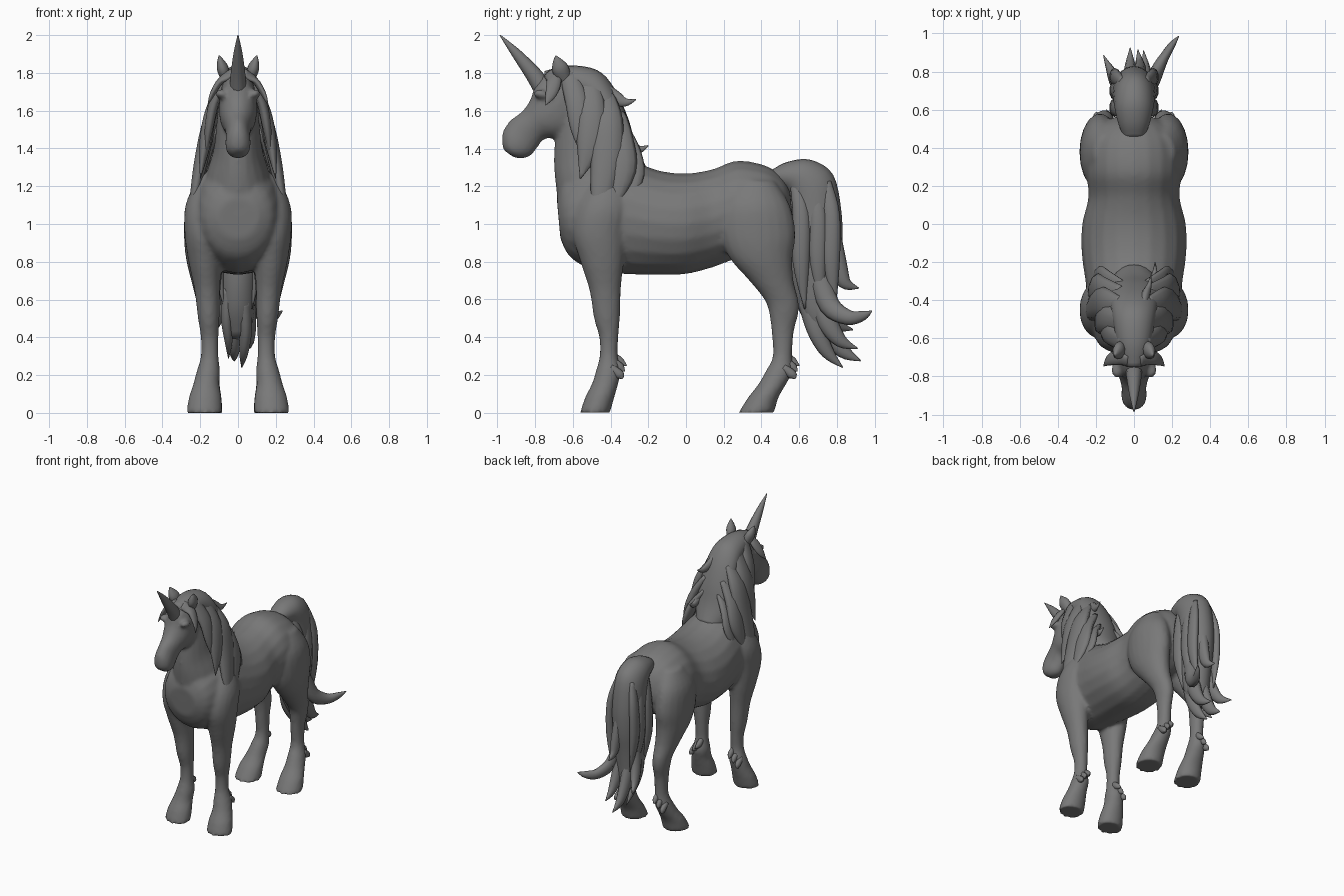
import bpy, bmesh, math
from mathutils import Vector

coat = bpy.data.materials.new("dark grey")
coat.diffuse_color = (0.19, 0.19, 0.19, 1)


def smooth_rows(rows, steps):
    """Catmull-Rom interpolation of equal-length number rows."""
    out, n = [], len(rows)
    for i in range(n - 1):
        a, b, c, d = rows[max(i - 1, 0)], rows[i], rows[i + 1], rows[min(i + 2, n - 1)]
        for k in range(steps):
            t = k / steps
            out.append([0.5 * (2 * q + (r - p) * t + (2 * p - 5 * q + 4 * r - s) * t * t
                               + (3 * q - p - 3 * r + s) * t ** 3)
                        for p, q, r, s in zip(a, b, c, d)])
    return out + [list(rows[-1])]


def skin(bm, rings):
    rings = [[bm.verts.new(v) for v in r] for r in rings]
    n = len(rings[0])
    for r, s in zip(rings, rings[1:]):
        for i in range(n):
            bm.faces.new((r[i], r[(i + 1) % n], s[(i + 1) % n], s[i]))
    bm.faces.new(rings[0][::-1])
    bm.faces.new(rings[-1])


def loft(bm, rows, side=1, n=20):
    """Rows: y,z of one edge, y,z of the opposite edge, half width, x centre."""
    rings = []
    for ya, za, yb, zb, w, x in smooth_rows([tuple(r) + (0,) * (6 - len(r)) for r in rows], 4):
        a, b = Vector((x * side, ya, za)), Vector((x * side, yb, zb))
        c, h = (a + b) / 2, (b - a) / 2
        rings.append([c + h * math.cos(t) + Vector((w * math.sin(t), 0, 0))
                      for t in (2 * math.pi * i / n for i in range(n))])
    skin(bm, rings)


def lock(bm, rows, side=1, flat=0.5, n=10, steps=4):
    """Tapered strand. Rows: x, y, z, radius."""
    pts = smooth_rows(rows, steps)
    pos = [Vector((p[0] * side, p[1], p[2])) for p in pts]
    rings = []
    for i, p in enumerate(pts):
        t = (pos[min(i + 1, len(pos) - 1)] - pos[max(i - 1, 0)]).normalized()
        u = t.cross(Vector((1, 0, 0))).normalized()
        v = u.cross(t)
        r = max(p[3], 0.003)
        rings.append([pos[i] + u * r * math.cos(k) + v * r * flat * math.sin(k)
                      for k in (2 * math.pi * j / n for j in range(n))])
    skin(bm, rings)


def finish(bm, name, voxel=0):
    bmesh.ops.recalc_face_normals(bm, faces=bm.faces)
    me = bpy.data.meshes.new(name)
    bm.to_mesh(me)
    bm.free()
    me.materials.append(coat)
    for p in me.polygons:
        p.use_smooth = True
    ob = bpy.data.objects.new(name, me)
    bpy.context.collection.objects.link(ob)
    if voxel:
        m = ob.modifiers.new("blend", 'REMESH')
        m.mode, m.voxel_size, m.use_smooth_shade = 'VOXEL', voxel, True
        m = ob.modifiers.new("soften", 'SMOOTH')
        m.factor, m.iterations = 0.5, 4


# Body, neck, head and legs, blended into one skin
bm = bmesh.new()
loft(bm, [(-.665, .92, -.685, 1.14, .11), (-.61, .82, -.64, 1.25, .19), (-.48, .75, -.50, 1.34, .235),
          (-.34, .735, -.33, 1.35, .25), (-.15, .73, -.15, 1.285, .275), (0, .735, 0, 1.268, .272),
          (.14, .77, .14, 1.29, .24), (.28, .82, .27, 1.335, .25), (.42, .84, .42, 1.31, .24),
          (.52, .90, .51, 1.25, .18), (.57, .98, .55, 1.18, .10)])
# neck
loft(bm, [(-.66, 1.0, -.22, 1.2, .20), (-.69, 1.2, -.24, 1.31, .17), (-.70, 1.32, -.30, 1.46, .13),
          (-.695, 1.45, -.35, 1.58, .115), (-.68, 1.56, -.42, 1.68, .105),
          (-.70, 1.66, -.52, 1.78, .09), (-.74, 1.72, -.62, 1.815, .07)])
# head
loft(bm, [(-.56, 1.70, -.64, 1.815, .06), (-.56, 1.56, -.70, 1.82, .09), (-.60, 1.47, -.79, 1.76, .10),
          (-.68, 1.455, -.82, 1.67, .095), (-.75, 1.45, -.865, 1.60, .075),
          (-.79, 1.40, -.93, 1.55, .064), (-.825, 1.36, -.97, 1.49, .067),
          (-.87, 1.347, -.975, 1.43, .058), (-.91, 1.352, -.965, 1.39, .03)])
for s in (1, -1):
    # brow ridge
    lock(bm, [(.085, -.81, 1.69, .012), (.095, -.77, 1.69, .025), (.095, -.72, 1.67, .012)], s, 1)
    # front leg
    loft(bm, [(-.48, 1.26, -.34, 1.26, .06, .15), (-.57, 1.1, -.30, 1.1, .095, .183),
              (-.60, .95, -.32, .95, .10, .183), (-.56, .8, -.33, .8, .087, .175),
              (-.512, .65, -.345, .65, .068, .163), (-.488, .5, -.35, .5, .057, .155),
              (-.46, .4, -.358, .4, .047, .15), (-.458, .3, -.362, .3, .047, .15),
              (-.478, .22, -.345, .22, .062, .157), (-.50, .15, -.36, .15, .07, .168),
              (-.535, .08, -.38, .08, .087, .174), (-.562, 0, -.402, 0, .095, .178)], s)
    # hind leg
    loft(bm, [(.28, 1.23, .47, 1.23, .07, .14), (.19, 1.1, .55, 1.1, .105, .17),
              (.18, .95, .58, .95, .108, .178), (.23, .82, .565, .82, .10, .176),
              (.335, .7, .57, .7, .08, .168), (.415, .6, .595, .6, .063, .16),
              (.44, .53, .597, .53, .056, .155), (.453, .43, .572, .43, .047, .15),
              (.46, .3, .562, .3, .047, .15), (.422, .22, .565, .22, .06, .157),
              (.382, .15, .53, .15, .07, .166), (.328, .08, .49, .08, .087, .173),
              (.278, 0, .468, 0, .095, .177)], s)
finish(bm, "body", 0.014)

# Fetlock tufts
bm = bmesh.new()
for s in (1, -1):
    for y in (-.37, .545):
        for x, dz in ((.135, 0), (.165, -.03), (.195, -.07)):
            lock(bm, [(x, y - .03, .31 + dz, .02), (x, y + .02, .27 + dz, .024),
                      (x + .01, y + .055 + dz / 3, .25 + dz, .003)], s, .8)
finish(bm, "fetlock_tufts")

# Ears
bm = bmesh.new()
for s in (1, -1):
    lock(bm, [(.06, -.64, 1.76, .035), (.08, -.665, 1.82, .045), (.092, -.68, 1.86, .028),
              (.10, -.69, 1.892, .003)], s, .7)
finish(bm, "ears")

# Horn
bm = bmesh.new()
lock(bm, [(0, -.76, 1.72, .05), (0, -.81, 1.795, .043), (0, -.90, 1.905, .026), (0, -.985, 2.0, .003)],
     flat=.9, n=12)
finish(bm, "horn")

# Mane: crest, mirrored side locks and a few loose tips
bm = bmesh.new()
loft(bm, [(-.75, 1.74, -.75, 1.81, .04), (-.66, 1.70, -.62, 1.84, .085), (-.55, 1.64, -.47, 1.815, .11),
          (-.48, 1.56, -.38, 1.72, .125), (-.44, 1.45, -.31, 1.57, .135),
          (-.40, 1.33, -.265, 1.42, .14), (-.35, 1.2, -.21, 1.30, .10)])
for s in (1, -1):
    for rows in (
        [(.03, -.72, 1.80, .035), (.09, -.70, 1.76, .04), (.135, -.715, 1.69, .03), (.16, -.745, 1.63, .003)],
        [(.06, -.62, 1.79, .05), (.125, -.58, 1.65, .06), (.155, -.56, 1.5, .05), (.175, -.54, 1.34, .003)],
        [(.06, -.52, 1.76, .06), (.14, -.50, 1.6, .075), (.175, -.51, 1.42, .07), (.20, -.56, 1.24, .003)],
        [(.07, -.44, 1.68, .06), (.145, -.42, 1.55, .085), (.19, -.42, 1.36, .085),
         (.23, -.45, 1.15, .055), (.255, -.48, 1.0, .003)],
        [(.07, -.38, 1.58, .06), (.15, -.36, 1.45, .08), (.20, -.34, 1.28, .075), (.245, -.38, 1.08, .003)],
        [(.06, -.34, 1.48, .05), (.135, -.30, 1.38, .06), (.18, -.27, 1.26, .05), (.225, -.29, 1.12, .003)],
    ):
        lock(bm, rows, s, .45)
for rows in (
    [(.04, -.48, 1.74, .04), (.06, -.38, 1.67, .04), (.08, -.32, 1.645, .022), (.09, -.265, 1.66, .003)],
    [(.07, -.38, 1.48, .04), (.10, -.30, 1.42, .035), (.11, -.25, 1.395, .022), (.11, -.20, 1.415, .003)],
    [(.09, -.40, 1.46, .04), (.14, -.33, 1.40, .03), (.175, -.26, 1.37, .003)],
):
    lock(bm, rows, 1, .6)
finish(bm, "mane")

# Tail: arched mass ending in curled tips
bm = bmesh.new()
loft(bm, [(.44, 1.22, .46, 1.29, .05), (.50, 1.19, .54, 1.33, .08), (.54, 1.16, .66, 1.34, .10),
          (.55, 1.08, .78, 1.26, .11), (.55, .97, .825, 1.05, .115), (.55, .84, .825, .85, .11),
          (.56, .69, .80, .68, .10), (.60, .54, .78, .50, .085), (.67, .41, .78, .38, .05)])
for rows in (
    [(.02, .76, .95, .06), (.03, .80, .80, .05), (.03, .84, .69, .035), (.02, .915, .66, .003)],
    [(.06, .70, .75, .06), (.10, .76, .57, .055), (.15, .86, .505, .04), (.20, .94, .515, .025), (.235, .985, .54, .003)],
    [(-.05, .70, .75, .06), (-.09, .74, .58, .05), (-.12, .80, .47, .035), (-.16, .885, .44, .003)],
    [(-.02, .70, .62, .06), (-.02, .76, .45, .055), (-.02, .83, .33, .04), (-.02, .925, .275, .003)],
    [(.05, .70, .62, .06), (.06, .75, .48, .055), (.06, .82, .38, .035), (.05, .91, .34, .003)],
    [(.03, .65, .60, .06), (.04, .69, .44, .05), (.03, .75, .32, .035), (.02, .83, .24, .003)],
    [(-.05, .65, .66, .06), (-.06, .67, .50, .045), (-.05, .72, .38, .03), (-.05, .80, .29, .003)],
):
    lock(bm, rows, 1, .7)
# side strands over the mass
for s in (1, -1):
    for y in (.61, .70, .77):
        lock(bm, [(.06, y - .03, 1.22, .03), (.095, y, 1.05, .045), (.10, y, .8, .045), (.075, y + .02, .55, .004)], s, .6)
finish(bm, "tail")
